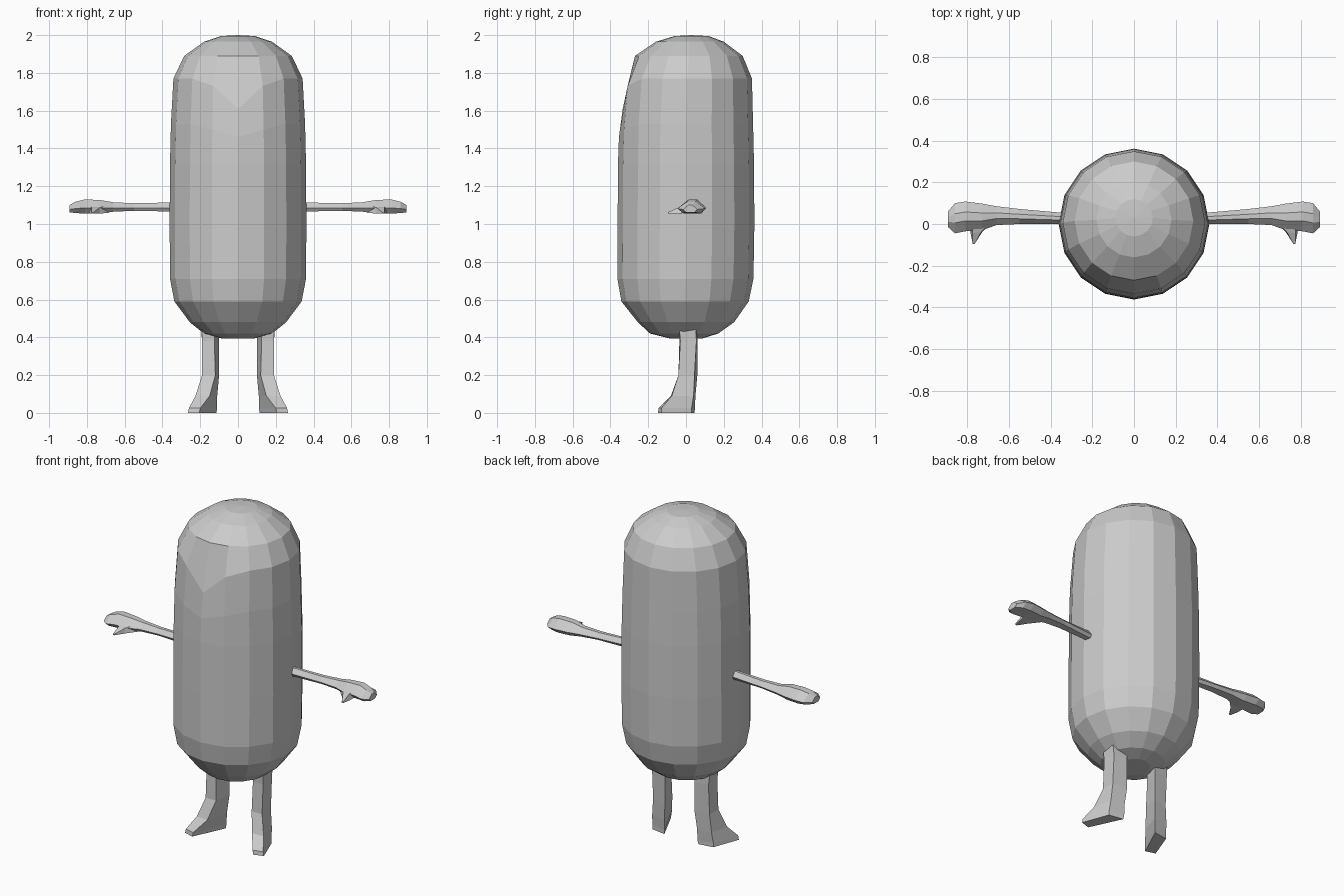
import bpy, bmesh, math
from mathutils import Vector

if "Cube" in bpy.data.objects:
    bpy.data.objects.remove(bpy.data.objects["Cube"])

grey = bpy.data.materials.new("plain grey")
grey.diffuse_color = (0.6, 0.6, 0.6, 1)
grey.use_nodes = True
grey.node_tree.nodes["Principled BSDF"].inputs["Base Color"].default_value = grey.diffuse_color


def make_object(name, bm, mirror=False):
    bmesh.ops.recalc_face_normals(bm, faces=bm.faces)
    mesh = bpy.data.meshes.new(name)
    bm.to_mesh(mesh)
    bm.free()
    mesh.materials.append(grey)
    obj = bpy.data.objects.new(name, mesh)
    bpy.context.collection.objects.link(obj)
    if mirror:
        obj.modifiers.new("mirror", 'MIRROR').use_axis[0] = True
    return obj


def loft(bm, loops):
    """Skin a list of equal-length point loops and cap both ends."""
    rings = [[bm.verts.new(p) for p in loop] for loop in loops]
    n = len(rings[0])
    for a, b in zip(rings, rings[1:]):
        for i in range(n):
            j = (i + 1) % n
            bm.faces.new((a[i], a[j], b[j], b[i]))
    bm.faces.new(rings[0])
    bm.faces.new(rings[-1])


# Body: sixteen-sided capsule, rings of (height, radius, y centre)
RINGS = [(0.395, 0.09, 0.0), (0.42, 0.18, -0.01), (0.48, 0.255, 0.0),
         (0.59, 0.337, -0.005), (0.71, 0.36, -0.003), (1.0, 0.362, 0.0),
         (1.32, 0.36, 0.0), (1.53, 0.355, 0.0), (1.77, 0.342, 0.007),
         (1.89, 0.285, 0.015), (1.965, 0.18, 0.02), (1.995, 0.09, 0.03)]
bm = bmesh.new()
loops = []
for k, (z, r, cy) in enumerate(RINGS):
    loop = []
    for i in range(16):
        a = -math.pi / 2 + i * math.pi / 8
        off = min(i, 16 - i)
        h = z
        # brow dips into a V at the front, and the ring below it drops
        if k == 8:
            h -= {0: 0.16, 1: 0.04}.get(off, 0)
        if k == 7:
            h -= {0: 0.07, 1: 0.03}.get(off, 0)
        loop.append((r * math.cos(a), cy + r * math.sin(a), h))
    loops.append(loop)
loft(bm, loops)
# Dome the crown
crown = max(bm.faces, key=lambda f: f.calc_center_median().z)
top = bmesh.ops.poke(bm, faces=[crown])["verts"][0]
top.co.z = 2.0
make_object("body", bm)


# Arms: hexagonal sections of (x, y front, y back, z low, z high)
ARM = [(0.30, 0.0, 0.05, 1.065, 1.115), (0.55, 0.0, 0.072, 1.07, 1.11),
       (0.66, -0.005, 0.085, 1.065, 1.115), (0.73, -0.03, 0.098, 1.055, 1.127),
       (0.81, -0.035, 0.108, 1.055, 1.13), (0.86, -0.045, 0.10, 1.058, 1.118),
       (0.893, -0.015, 0.06, 1.062, 1.10)]
bm = bmesh.new()
loops = []
for x, y0, y1, z0, z1 in ARM:
    w, m = y1 - y0, z0 + (z1 - z0) * 0.4
    loops.append([(x, y0, m), (x, y0 + w * 0.2, z0), (x, y1 - w * 0.2, z0),
                  (x, y1, m), (x, y1 - w * 0.35, z1), (x, y0 + w * 0.35, z1)])
loft(bm, loops)
make_object("arms", bm, True)

# Thumbs: short tapered wedges in front of the palms
bm = bmesh.new()
loft(bm, [[(0.68, 0.01, 1.06), (0.79, 0.0, 1.06), (0.78, 0.0, 1.10), (0.69, 0.01, 1.10)],
          [(0.73, -0.04, 1.055), (0.785, -0.045, 1.055), (0.775, -0.045, 1.085), (0.735, -0.04, 1.085)],
          [(0.765, -0.095, 1.055), (0.775, -0.095, 1.055), (0.775, -0.095, 1.062), (0.765, -0.095, 1.062)]])
make_object("thumbs", bm, True)


# Legs: each section is inner-back, outer-back, outer-front, inner-front
def section(z, ib, ob, of, inf, toe_z=None):
    t = z if toe_z is None else toe_z
    return [(*ib, z), (*ob, z), (*of, t), (*inf, t)]


bm = bmesh.new()
loft(bm, [
    section(0.50, (0.11, 0.06), (0.20, 0.05), (0.195, -0.04), (0.12, -0.035)),
    section(0.38, (0.10, 0.06), (0.19, 0.055), (0.19, -0.03), (0.125, -0.035)),
    section(0.20, (0.10, 0.06), (0.19, 0.045), (0.19, -0.04), (0.12, -0.04)),
    section(0.09, (0.11, 0.05), (0.20, 0.04), (0.225, -0.075), (0.15, -0.08)),
    section(0.025, (0.11, 0.047), (0.205, 0.03), (0.26, -0.13), (0.20, -0.145)),
    section(0.0, (0.115, 0.045), (0.205, 0.03), (0.265, -0.13), (0.205, -0.148))])
make_object("legs", bm, True)
